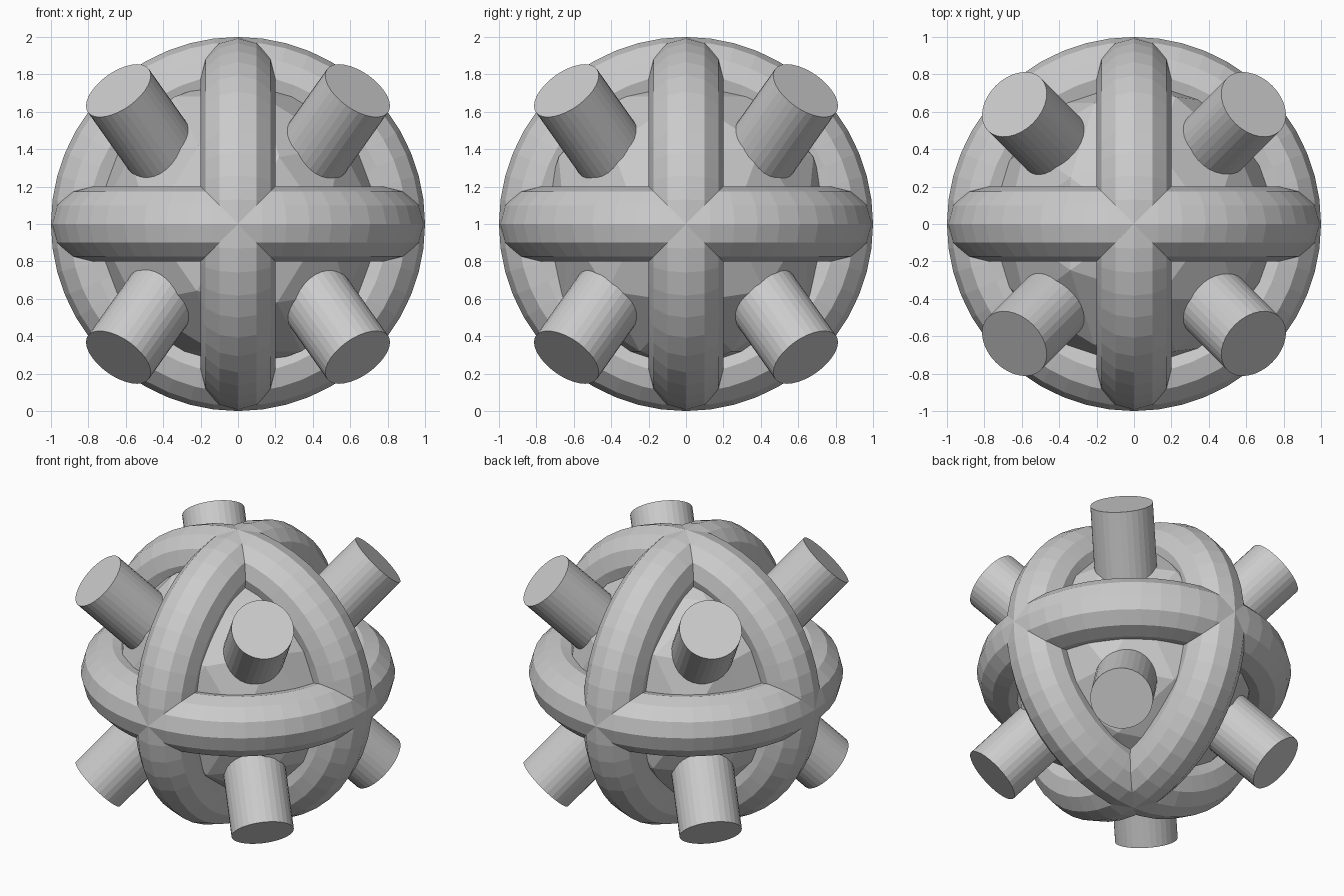
import bpy
from math import radians, sqrt
from mathutils import Vector

if "Cube" in bpy.data.objects:
    bpy.data.objects.remove(bpy.data.objects["Cube"])

CENTRE = Vector((0, 0, 1))

grey = bpy.data.materials.new("plain_grey")
grey.diffuse_color = (0.6, 0.6, 0.6, 1)
grey.use_nodes = True
grey.node_tree.nodes["Principled BSDF"].inputs["Base Color"].default_value = grey.diffuse_color


def finish(name):
    ob = bpy.context.object
    ob.name = name
    ob.data.materials.clear()
    ob.data.materials.append(grey)
    bpy.ops.object.shade_flat()
    return ob


# faceted core ball
bpy.ops.mesh.primitive_ico_sphere_add(subdivisions=2, radius=0.8, location=CENTRE)
finish("core_ball")

# three interlocking rings, one per axis plane
for name, rot in (("ring_horizontal", (0, 0, 0)),
                  ("ring_front", (radians(90), 0, 0)),
                  ("ring_side", (0, radians(90), 0))):
    bpy.ops.mesh.primitive_torus_add(major_segments=48, minor_segments=12,
                                     major_radius=0.8, minor_radius=0.2,
                                     location=CENTRE, rotation=rot)
    finish(name)

# eight pegs, one in each octant, tilted 45 degrees from vertical
LENGTH = 0.71
for sx in (-1, 1):
    for sy in (-1, 1):
        for sz in (-1, 1):
            axis = Vector((0.5 * sx, 0.5 * sy, sqrt(0.5) * sz))
            mid = CENTRE + 0.462 * Vector((sx, sy, sz))
            bpy.ops.mesh.primitive_cylinder_add(
                vertices=32, radius=0.2, depth=LENGTH, location=mid,
                rotation=axis.to_track_quat('Z', 'Y').to_euler())
            finish("peg_%s_%s_%s" % ("right" if sx > 0 else "left",
                                     "back" if sy > 0 else "front",
                                     "top" if sz > 0 else "bottom"))
